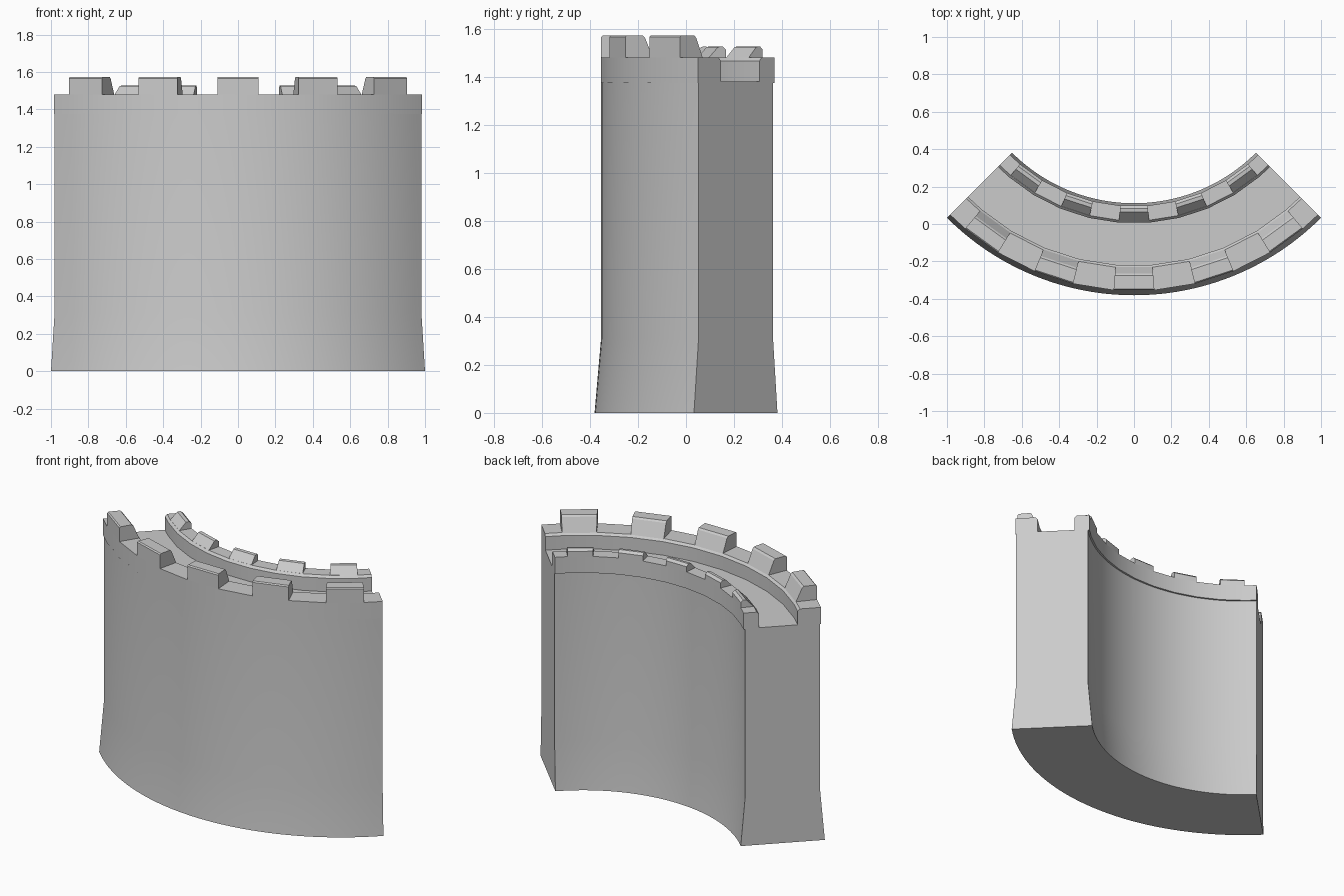
import bpy, bmesh, math

if "Cube" in bpy.data.objects:
    bpy.data.objects.remove(bpy.data.objects["Cube"])

CY = 1.033  # centre of the wall's arc


def sweep(name, profile, spans, smooth=True):
    """Sweep a closed (radius, z) profile along lists of angles, capping both ends."""
    bm = bmesh.new()
    for angles in spans:
        rings = []
        for a in angles:
            t = math.radians(a)
            rings.append([bm.verts.new((r * math.sin(t), CY - r * math.cos(t), z))
                          for r, z in profile])
        n = len(profile)
        for p, q in zip(rings, rings[1:]):
            for i in range(n):
                j = (i + 1) % n
                bm.faces.new((p[i], p[j], q[j], q[i]))
        bm.faces.new(rings[0])
        bm.faces.new(rings[-1][::-1])
    bmesh.ops.recalc_face_normals(bm, faces=bm.faces)
    mesh = bpy.data.meshes.new(name)
    bm.to_mesh(mesh)
    bm.free()
    ob = bpy.data.objects.new(name, mesh)
    bpy.context.collection.objects.link(ob)
    if smooth:
        bpy.ops.object.select_all(action='DESELECT')
        ob.select_set(True)
        bpy.context.view_layer.objects.active = ob
        bpy.ops.object.shade_smooth_by_angle(angle=math.radians(12))
    return ob


# Curved wall with flared foot; its top is the walkway
fine = [-45 + 90 * i / 40 for i in range(41)]
sweep("curved_wall",
      [(1.414, 0), (1.387, 0.31), (1.387, 1.38), (0.948, 1.38), (0.948, 0.31), (0.922, 0)],
      [fine])

# Parapets in 9 degree facets, half facets at the ends
coarse = [-45] + [-40.5 + 9 * i for i in range(10)] + [45]
sweep("outer_parapet",
      [(1.391, 1.375), (1.391, 1.48), (1.268, 1.48), (1.255, 1.466), (1.255, 1.375)],
      [coarse])
sweep("inner_parapet",
      [(0.938, 1.375), (0.938, 1.48), (1.016, 1.48), (1.029, 1.466), (1.029, 1.375)],
      [coarse])

# Merlons: five on each parapet, every second facet
merlons = [(c - 4.5, c + 4.5) for c in range(-36, 37, 18)]
sweep("outer_merlons",
      [(1.391, 1.478), (1.391, 1.566), (1.384, 1.573), (1.313, 1.573), (1.303, 1.563), (1.266, 1.478)],
      merlons, smooth=False)
sweep("inner_merlons",
      [(0.938, 1.478), (0.938, 1.513), (0.953, 1.527), (0.973, 1.525), (1.017, 1.478)],
      merlons, smooth=False)
